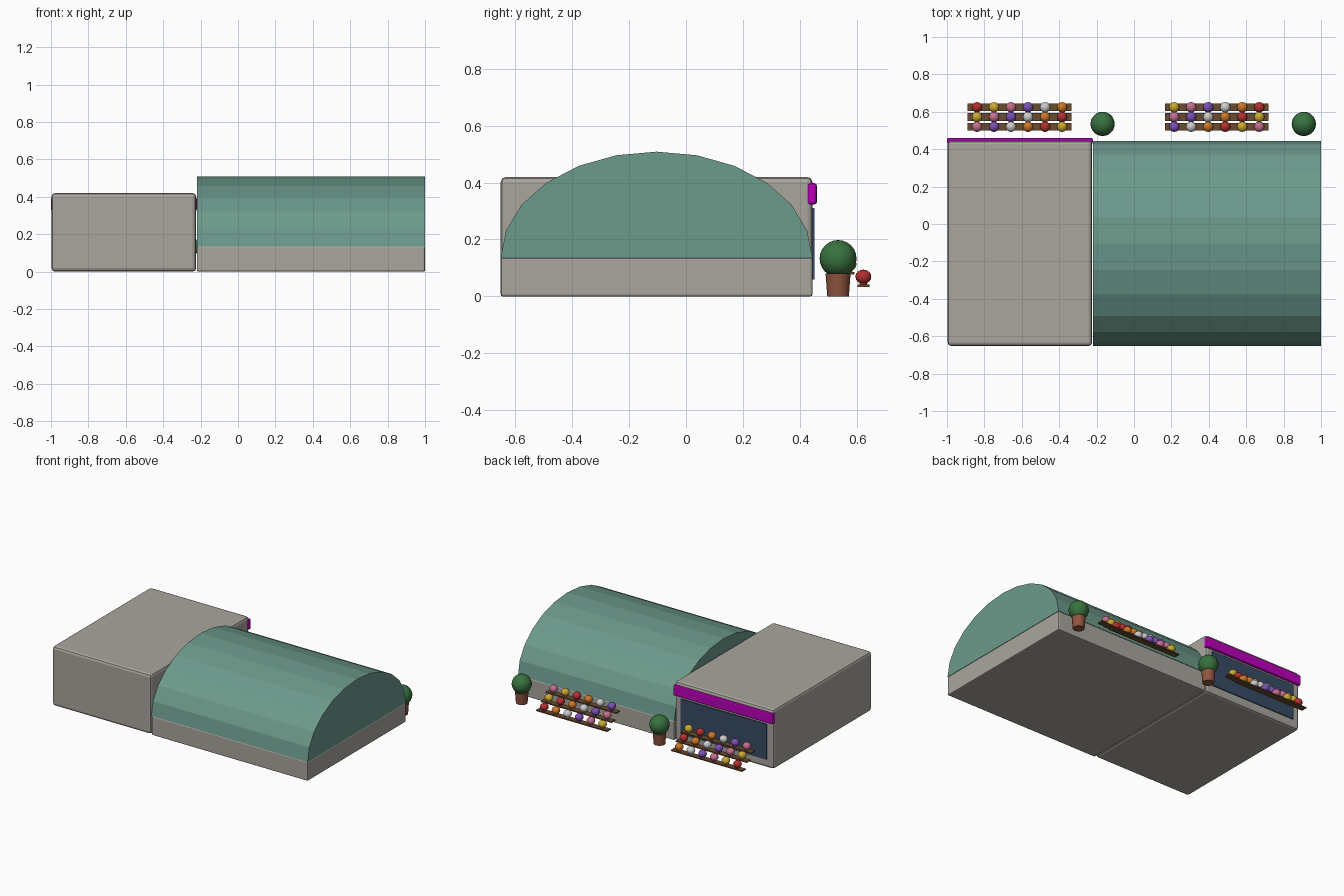
import bpy, bmesh, math
from mathutils import Matrix

if "Cube" in bpy.data.objects:
    bpy.data.objects.remove(bpy.data.objects["Cube"])


def material(name, rgb):
    m = bpy.data.materials.new(name)
    m.diffuse_color = (*rgb, 1)
    m.use_nodes = True
    m.node_tree.nodes["Principled BSDF"].inputs["Base Color"].default_value = m.diffuse_color
    return m


STONE = material("stone", (0.40, 0.38, 0.34))
GREEN = material("roof_green", (0.15, 0.32, 0.26))
MAGENTA = material("sign_magenta", (0.50, 0.0, 0.50))
GLASS = material("window_blue", (0.04, 0.07, 0.13))
WOOD = material("wood", (0.14, 0.07, 0.03))
CLAY = material("clay", (0.28, 0.09, 0.05))
LEAF = material("leaf", (0.04, 0.17, 0.05))
BLOOMS = [material("bloom_" + n, c) for n, c in (
    ("red", (0.45, 0.03, 0.03)), ("yellow", (0.60, 0.40, 0.03)),
    ("pink", (0.55, 0.16, 0.28)), ("purple", (0.20, 0.08, 0.45)),
    ("white", (0.65, 0.65, 0.62)), ("orange", (0.60, 0.18, 0.02)))]


def finish(name, bm, mat):
    bmesh.ops.recalc_face_normals(bm, faces=bm.faces)
    me = bpy.data.meshes.new(name)
    bm.to_mesh(me)
    bm.free()
    me.materials.append(mat)
    ob = bpy.data.objects.new(name, me)
    bpy.context.collection.objects.link(ob)
    return ob


def box(name, lo, hi, mat, bevel=0.0):
    bm = bmesh.new()
    size = [b - a for a, b in zip(lo, hi)]
    mid = [(a + b) / 2 for a, b in zip(lo, hi)]
    bmesh.ops.create_cube(bm, size=1, matrix=Matrix.Translation(mid) @ Matrix.Diagonal((*size, 1)))
    ob = finish(name, bm, mat)
    if bevel:
        mod = ob.modifiers.new("bevel", "BEVEL")
        mod.width, mod.segments = bevel, 2
    return ob


def ball(bm, pos, rx, rz, u, v):
    bmesh.ops.create_uvsphere(bm, u_segments=u, v_segments=v, radius=1,
                              matrix=Matrix.Translation(pos) @ Matrix.Diagonal((rx, rx, rz, 1)))


def cone(bm, x, y, z0, z1, r0, r1, n):
    bmesh.ops.create_cone(bm, cap_ends=True, segments=n, radius1=r0, radius2=r1, depth=z1 - z0,
                          matrix=Matrix.Translation((x, y, (z0 + z1) / 2)))


def smooth(ob):
    bpy.ops.object.select_all(action="DESELECT")
    ob.select_set(True)
    bpy.context.view_layer.objects.active = ob
    bpy.ops.object.shade_smooth_by_angle(angle=math.radians(40))


# Building masses
Y0, Y1 = -0.652, 0.445
box("shop_block", (-0.996, Y0, 0), (-0.224, Y1, 0.42), STONE, 0.018)
box("hall_base", (-0.22, Y0, 0), (1, Y1, 0.136), STONE, 0.007)

# Barrel vault: half ellipse of 12 facets, swept along x
bm = bmesh.new()
mid, ry = (Y0 + Y1) / 2, (Y1 - Y0) / 2
arc = [bm.verts.new((-0.22, mid + ry * math.cos(i * math.pi / 12),
                     0.135 + 0.374 * math.sin(i * math.pi / 12))) for i in range(13)]
end = bm.faces.new(arc)
ext = bmesh.ops.extrude_face_region(bm, geom=[end], use_keep_orig=True)
bmesh.ops.translate(bm, vec=(1.22, 0, 0),
                    verts=[g for g in ext["geom"] if isinstance(g, bmesh.types.BMVert)])
finish("barrel_roof", bm, GREEN)

# Shop front on the back side
box("sign_band", (-1, 0.427, 0.323), (-0.22, 0.461, 0.398), MAGENTA, 0.010)
box("shop_window", (-0.945, 0.435, 0.06), (-0.275, 0.452, 0.31), GLASS)

# Two stepped flower racks
for rack, cx in enumerate((-0.612, 0.442)):
    for row in range(3):
        y, z = 0.624 - 0.052 * row, 0.033 + 0.044 * row
        tag = f"{rack + 1}_{row + 1}"
        box("rack_shelf_" + tag, (cx - 0.277, y - 0.021, z), (cx + 0.277, y + 0.021, z + 0.008), WOOD)
        for i in range(6):
            x = cx + (i - 2.5) * 0.091
            bm = bmesh.new()
            cone(bm, x, y, z + 0.007, z + 0.018, 0.012, 0.015, 10)
            ball(bm, (x, y, z + 0.036), 0.028, 0.025, 12, 8)
            smooth(finish(f"flower_{tag}_{i + 1}", bm, BLOOMS[(rack + row + i) % 6]))

# Potted round shrubs
for n, x in enumerate((-0.168, 0.908), 1):
    bm = bmesh.new()
    cone(bm, x, 0.535, 0, 0.08, 0.038, 0.044, 16)
    smooth(finish(f"shrub_pot_{n}", bm, CLAY))
    bm = bmesh.new()
    ball(bm, (x, 0.535, 0.133), 0.065, 0.065, 20, 12)
    smooth(finish(f"shrub_leaves_{n}", bm, LEAF))
